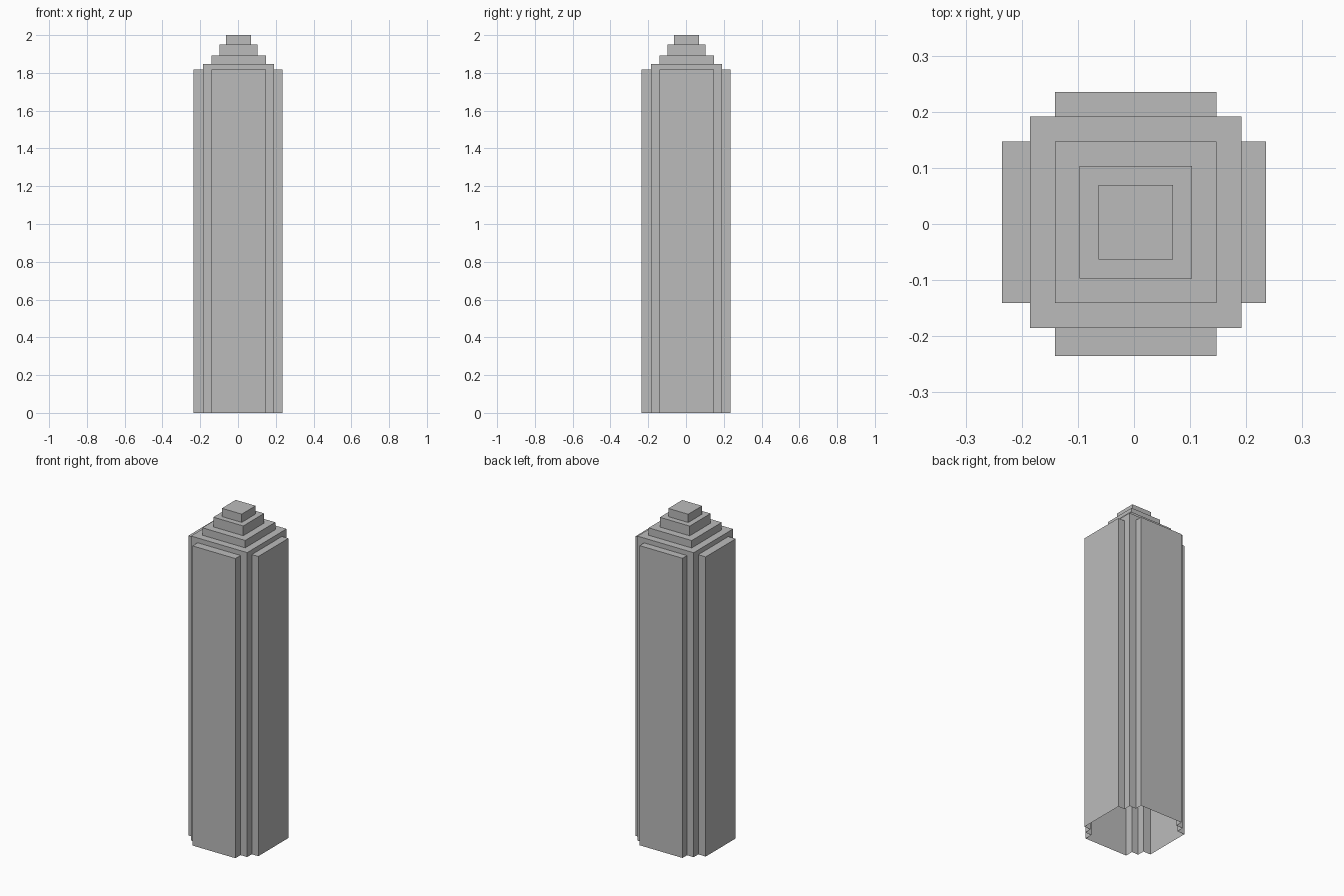
import bpy
import bmesh

if "Cube" in bpy.data.objects:
    bpy.data.objects.remove(bpy.data.objects["Cube"], do_unlink=True)

# Each step: half-width of its plan and the height of its roof, bottom to top
OUTER = 0.235
STEPS = [(0.1885, 1.846), (0.144, 1.891), (0.10, 1.95), (0.0665, 2.0)]
WING_HALF, WING_TOP = 0.144, 1.817
SHIFT = 0.003  # the core and crown sit slightly off centre

stone = bpy.data.materials.new("plain grey")
stone.use_nodes = True
grey = (0.5, 0.5, 0.5, 1)
stone.diffuse_color = grey
stone.node_tree.nodes["Principled BSDF"].inputs["Base Color"].default_value = grey

bm = bmesh.new()


def raise_faces(faces, top):
    """Extrude a flat region straight up to the given height."""
    result = bmesh.ops.extrude_face_region(bm, geom=faces)
    for item in result["geom"]:
        if isinstance(item, bmesh.types.BMVert):
            item.co.z = top
    left_over = [f for f in faces if f.is_valid]
    if left_over:
        bmesh.ops.delete(bm, geom=left_over, context="FACES")


def roof_within(half, z):
    """Level faces at height z whose centres lie in the centred square."""
    found = []
    for f in bm.faces:
        c = f.calc_center_median()
        flat = all(abs(v.co.z - z) < 1e-4 for v in f.verts)
        if flat and max(abs(c.x - SHIFT), abs(c.y - SHIFT)) < half:
            found.append(f)
    return found


# Plan grid: a square core with a wing on every side and empty corners
halves = [half for half, top in STEPS]
lines = ([-OUTER] + [SHIFT - h for h in halves]
         + [SHIFT + h for h in reversed(halves)] + [OUTER])
core = halves[0]
points = [[bm.verts.new((x, y, 0)) for y in lines] for x in lines]
for i in range(len(lines) - 1):
    for j in range(len(lines) - 1):
        cx = abs((lines[i] + lines[i + 1]) / 2 - SHIFT)
        cy = abs((lines[j] + lines[j + 1]) / 2 - SHIFT)
        if max(cx, cy) < core or min(cx, cy) < WING_HALF:
            bm.faces.new((points[i][j], points[i + 1][j],
                          points[i + 1][j + 1], points[i][j + 1]))
bmesh.ops.delete(bm, geom=[v for v in bm.verts if not v.link_faces],
                 context="VERTS")

# Shaft with its wings, hollow and open underneath
raise_faces(list(bm.faces), WING_TOP)

# Core roof and stepped crown
level = WING_TOP
for half, top in STEPS:
    raise_faces(roof_within(half, level), top)
    level = top

# Clean up flat edges and finish
bmesh.ops.dissolve_limit(bm, angle_limit=0.01, verts=bm.verts[:], edges=bm.edges[:])
bmesh.ops.recalc_face_normals(bm, faces=bm.faces[:])
mesh = bpy.data.meshes.new("stepped_tower")
bm.to_mesh(mesh)
bm.free()
mesh.materials.append(stone)
tower = bpy.data.objects.new("stepped_tower", mesh)
bpy.context.collection.objects.link(tower)
